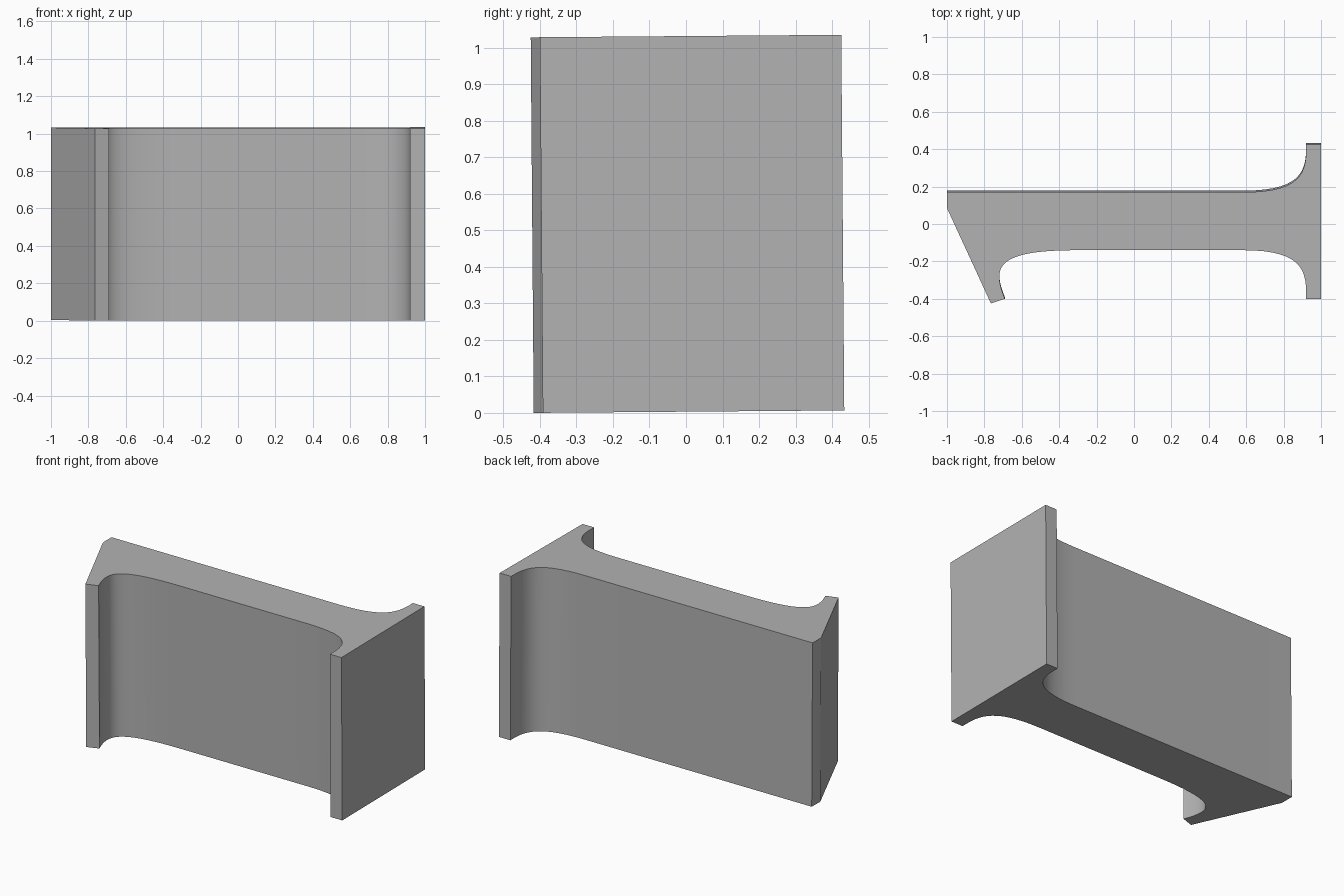
import bpy, bmesh, math
from mathutils import Vector, Matrix
from mathutils.geometry import interpolate_bezier

if "Cube" in bpy.data.objects:
    bpy.data.objects.remove(bpy.data.objects["Cube"])

HEIGHT = 1.028
TILT = 0.008  # slight backward lean in radians

grey = bpy.data.materials.new("mid grey")
grey.diffuse_color = (0.45, 0.45, 0.45, 1)
grey.use_nodes = True
grey.node_tree.nodes["Principled BSDF"].inputs["Base Color"].default_value = grey.diffuse_color


def curve(a, b, c, d, n=14):
    return [Vector((p[0], p[1])) for p in
            interpolate_bezier(*[Vector((*q, 0)) for q in (a, b, c, d)], n)]


# Cross-section, anticlockwise from the slanted left end
profile = [Vector(p) for p in ((-1, 0.17), (-1, 0.085), (-0.765, -0.425), (-0.69, -0.40))]
# Left foot fillet, leaning like a hook
profile += curve((-0.69, -0.40), (-0.705, -0.365), (-0.72, -0.32), (-0.72, -0.28), 8)[1:]
profile += curve((-0.72, -0.28), (-0.72, -0.18), (-0.60, -0.14), (-0.30, -0.14), 18)[1:]
# Front right fillet and flange
profile += curve((0.58, -0.14), (0.86, -0.14), (0.92, -0.22), (0.92, -0.36))
profile += [Vector(p) for p in ((0.92, -0.40), (1, -0.40), (1, 0.425), (0.92, 0.425))]
# Back right fillet
profile += curve((0.92, 0.39), (0.92, 0.25), (0.86, 0.17), (0.58, 0.17))

# Extrude the section upwards
bm = bmesh.new()
base = bm.faces.new([bm.verts.new((p.x, p.y + TILT * HEIGHT, 0)) for p in profile])
top = bmesh.ops.extrude_face_region(bm, geom=[base])
bmesh.ops.translate(bm, vec=(0, 0, HEIGHT),
                    verts=[v for v in top["geom"] if isinstance(v, bmesh.types.BMVert)])
bmesh.ops.recalc_face_normals(bm, faces=bm.faces)

# Lean the bar and rest its lowest corner on the ground
bmesh.ops.rotate(bm, cent=(0, 0, 0), matrix=Matrix.Rotation(TILT, 3, "X"), verts=bm.verts)
low = min(v.co.z for v in bm.verts)
bmesh.ops.translate(bm, vec=(0, 0, -low), verts=bm.verts)

mesh = bpy.data.meshes.new("flanged_bar")
bm.to_mesh(mesh)
bm.free()
mesh.materials.append(grey)
bar = bpy.data.objects.new("flanged_bar", mesh)
bpy.context.collection.objects.link(bar)

# Smooth fillets, sharp corners
bpy.context.view_layer.objects.active = bar
bar.select_set(True)
bpy.ops.object.shade_smooth_by_angle(angle=math.radians(20))
